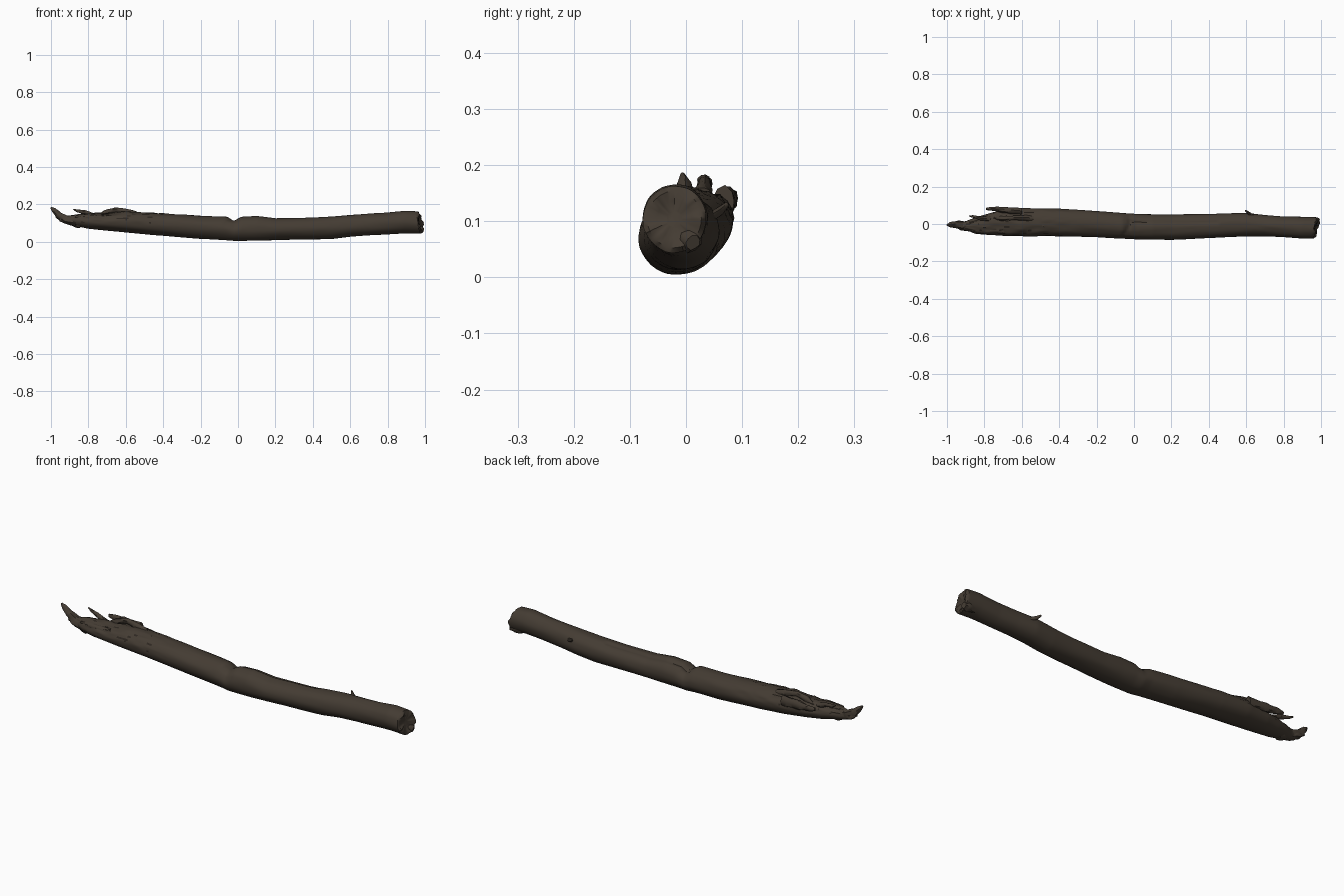
import bpy, bmesh, math
from mathutils import Vector, noise

if "Cube" in bpy.data.objects:
    bpy.data.objects.remove(bpy.data.objects["Cube"])

SEG = 44


def material(name, rgb):
    m = bpy.data.materials.new(name)
    m.diffuse_color = (*rgb, 1)
    m.use_nodes = True
    m.node_tree.nodes["Principled BSDF"].inputs["Base Color"].default_value = m.diffuse_color
    return m


bark = material("dark bark", (0.058, 0.045, 0.033))
crack = material("crack shadow", (0.026, 0.020, 0.015))


def spline(rows, x):
    """Monotone-friendly smooth blend between station rows."""
    for a, b in zip(rows, rows[1:]):
        if x <= b[0]:
            t = (x - a[0]) / (b[0] - a[0])
            return [p + (q - p) * t for p, q in zip(a[1:], b[1:])]
    return rows[-1][1:]


def finish(bm, name):
    bmesh.ops.recalc_face_normals(bm, faces=bm.faces[:])
    me = bpy.data.meshes.new(name)
    bm.to_mesh(me)
    bm.free()
    me.materials.append(bark)
    me.materials.append(crack)
    ob = bpy.data.objects.new(name, me)
    bpy.context.collection.objects.link(ob)
    bpy.ops.object.select_all(action='DESELECT')
    ob.select_set(True)
    bpy.context.view_layer.objects.active = ob
    bpy.ops.object.shade_smooth_by_angle(angle=math.radians(45))
    return ob


def skin(bm, rings):
    for a, b in zip(rings, rings[1:]):
        n = len(a)
        for i in range(n):
            bm.faces.new((a[i], a[(i + 1) % n], b[(i + 1) % n], b[i]))


# Log outline: x, bottom z, top z, front y, back y
stations = [
    (-0.95, .107, .135, -.020, .008), (-0.90, .088, .140, -.030, .015),
    (-0.85, .080, .148, -.052, .035), (-0.80, .070, .150, -.057, .050),
    (-0.72, .062, .152, -.062, .070), (-0.60, .050, .162, -.066, .086),
    (-0.45, .036, .154, -.066, .084), (-0.20, .016, .140, -.070, .070),
    (-0.06, .008, .133, -.077, .058), (-0.02, .005, .114, -.080, .055),
    (0.02, .005, .134, -.083, .053), (0.10, .006, .138, -.085, .052),
    (0.20, .009, .125, -.084, .051), (0.40, .013, .130, -.076, .054),
    (0.50, .016, .136, -.070, .058), (0.60, .027, .143, -.066, .060),
    (0.70, .034, .149, -.066, .048), (0.80, .040, .156, -.070, .040),
    (0.90, .046, .166, -.077, .038), (0.97, .044, .163, -.077, .036)]


def surface(x, a):
    zb, zt, y0, y1 = spline(stations, x)
    c, s = math.cos(a), math.sin(a)
    # long grain, plus rougher torn wood on the upper left
    torn = max(0, min(1, (-0.25 - x) / 0.45)) * max(0, s + 0.25)
    grain = noise.noise(Vector((x * 5, c * 1.8, s * 1.8)))
    fine = noise.noise(Vector((x * 9 + 7, c * 5, s * 5)))
    split = noise.noise(Vector((x * 14, c * 7 + 3, s * 7)))
    k = 1 + 0.035 * grain + 0.02 * fine * max(0.2, s) + 0.15 * torn * split
    # channel running along the top, right of the notch
    if -0.03 < x < 0.45:
        k -= 0.10 * math.exp(-((a - 1.15 - 0.3 * x) / 0.13) ** 2)
    # diagonal slit leading to the notch
    k -= 0.09 * math.exp(-((x + 0.025 - 0.04 * c) / 0.012) ** 2) * max(0, s)
    y = (y0 + y1) / 2 + (y1 - y0) / 2 * c * k
    z = (zb + zt) / 2 + (zt - zb) / 2 * s * k
    # slanted broken right end
    slant = max(0, (x - 0.85) / 0.12)
    x += slant * (0.16 * (y + 0.02) - 0.12 * (z - 0.10) + 0.006 * split)
    return Vector((x, y, max(z, 0.0)))


# Main trunk
bm = bmesh.new()
rings = []
N = 210
for j in range(N + 1):
    x = -0.95 + 1.92 * j / N
    rings.append([bm.verts.new(surface(x, 2 * math.pi * i / SEG)) for i in range(SEG)])
skin(bm, rings)
# Rough broken faces at both ends
for ring, out in ((rings[0], -1), (rings[-1], 1)):
    mid = sum((v.co for v in ring), Vector()) / SEG
    prev = ring
    for f in (0.85, 0.55, 0.25):
        cur = []
        for v in ring:
            p = mid.lerp(v.co, f)
            bump = noise.noise(p * 35) * 0.012
            p.x += out * (0.006 if f > 0.8 else 0.0) + bump
            cur.append(bm.verts.new(p))
        skin(bm, [prev, cur])
        prev = cur
    bm.faces.new(prev)
# Dark colour in the deep splits of the torn upper part
for f in bm.faces:
    p = f.calc_center_median()
    if -0.85 < p.x < -0.4 and p.z > 0.10:
        a = math.atan2((p.z - 0.1), p.y)
        c, s = math.cos(a), math.sin(a)
        if noise.noise(Vector((p.x * 14, c * 7 + 3, s * 7))) < -0.42:
            f.material_index = 1
finish(bm, "log_trunk")


def splinter(name, pts, flat=1.0, sides=9):
    """Ragged tapering spike; pts are x, y, z, radius."""
    bm = bmesh.new()
    rings = []
    steps = 6
    for j in range((len(pts) - 1) * steps + 1):
        i = min(j // steps, len(pts) - 2)
        t = j / steps - i
        x, y, z, r = [p + (q - p) * t for p, q in zip(pts[i], pts[i + 1])]
        along = (Vector(pts[i + 1][:3]) - Vector(pts[i][:3])).normalized()
        u = along.cross(Vector((0, 0, 1))).normalized()
        w = u.cross(along)
        ring = []
        for k in range(sides):
            a = 2 * math.pi * k / sides
            rr = r * (1 + 0.35 * noise.noise(Vector((x * 25, math.cos(a) * 2, math.sin(a) * 2))))
            ring.append(bm.verts.new(Vector((x, y, z)) + u * rr * math.cos(a) + w * rr * flat * math.sin(a)))
        rings.append(ring)
    skin(bm, rings)
    bm.faces.new(rings[0])
    bm.faces.new(rings[-1])
    finish(bm, name)


# Torn left end
splinter("tip_splinter", [(-.84, -.012, .108, .034), (-.92, -.008, .118, .024),
                          (-.96, -.004, .143, .018), (-.985, -.004, .170, .012), (-1.0, -.006, .184, .004)])
splinter("lower_tip_splinter", [(-.86, -.018, .105, .024), (-.94, .006, .118, .013), (-.975, .004, .135, .005)])
splinter("back_splinter", [(-.60, .066, .135, .020), (-.70, .076, .140, .016),
                           (-.76, .081, .142, .011), (-.79, .080, .145, .006)], 1.3)
splinter("thin_splinter", [(-.77, .025, .140, .013), (-.82, .030, .157, .010),
                           (-.86, .040, .166, .007), (-.88, .043, .174, .003)])
splinter("raised_flake", [(-.54, .030, .146, .016), (-.62, .032, .166, .013),
                          (-.655, .033, .172, .012), (-.71, .030, .156, .013), (-.75, .030, .140, .006)])
splinter("front_flake", [(-.70, -.035, .125, .018), (-.80, -.038, .130, .014), (-.87, -.036, .134, .005)])
# Small twig stub and chipped lower corner at the right end
splinter("twig_stub", [(.64, .040, .105, .010), (.61, .060, .118, .008), (.595, .073, .130, .004)])
splinter("end_chip", [(.93, .000, .072, .024), (.975, .008, .066, .022), (.99, .012, .062, .014)])
